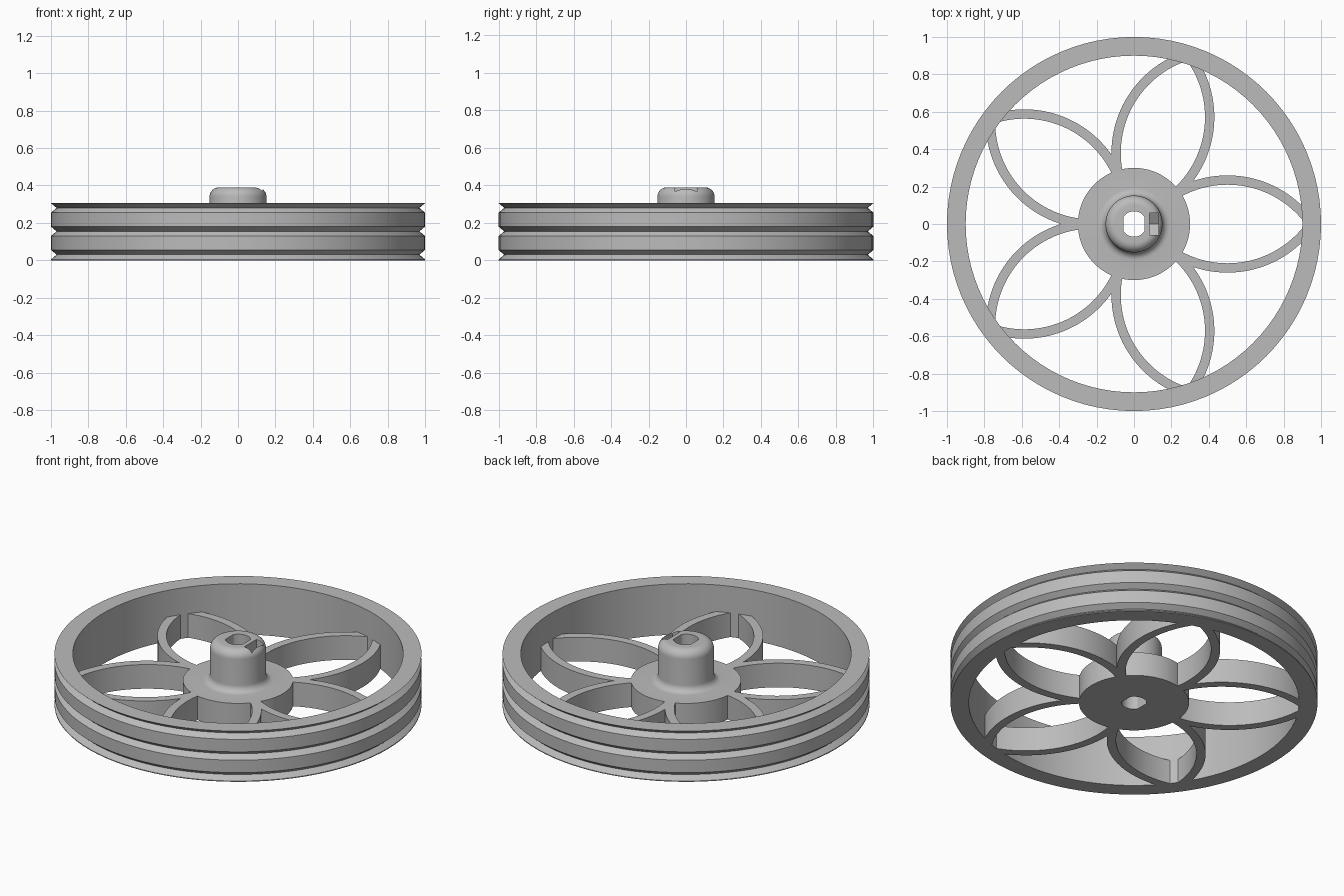
import bpy, bmesh, math
from mathutils import Matrix

if "Cube" in bpy.data.objects:
    bpy.data.objects.remove(bpy.data.objects["Cube"], do_unlink=True)

SEGMENTS = 96
HUB_TOP = 0.145
RIM_TOP = 0.305

grey = bpy.data.materials.new("light_grey")
grey.use_nodes = True
grey.diffuse_color = (0.5, 0.5, 0.5, 1)
grey.node_tree.nodes["Principled BSDF"].inputs["Base Color"].default_value = (0.5, 0.5, 0.5, 1)


def finish(name, bm):
    """Turn a bmesh into a named grey object."""
    bmesh.ops.recalc_face_normals(bm, faces=bm.faces)
    mesh = bpy.data.meshes.new(name)
    bm.to_mesh(mesh)
    bm.free()
    mesh.materials.append(grey)
    obj = bpy.data.objects.new(name, mesh)
    bpy.context.collection.objects.link(obj)
    return obj


def lathe(name, profile):
    """Spin a closed (radius, z) profile around z."""
    bm = bmesh.new()
    verts = [bm.verts.new((r, 0, z)) for r, z in profile]
    edges = [bm.edges.new((verts[i - 1], verts[i])) for i in range(len(verts))]
    bmesh.ops.spin(bm, geom=verts + edges, cent=(0, 0, 0), axis=(0, 0, 1),
                   angle=math.tau, steps=SEGMENTS)
    bmesh.ops.remove_doubles(bm, verts=bm.verts, dist=0.0001)
    return finish(name, bm)


def prism(name, outline, low, high, matrix=Matrix()):
    """Extrude a flat outline from low to high, then place it."""
    bm = bmesh.new()
    face = bm.faces.new([bm.verts.new((x, y, low)) for x, y in outline])
    moved = bmesh.ops.extrude_face_region(bm, geom=[face])["geom"]
    bmesh.ops.translate(bm, vec=(0, 0, high - low),
                        verts=[v for v in moved if isinstance(v, bmesh.types.BMVert)])
    bm.transform(matrix)
    return finish(name, bm)


def arc(cx, cy, radius, start, end, steps):
    angles = [math.radians(start + (end - start) * i / steps) for i in range(steps + 1)]
    return [(cx + radius * math.cos(a), cy + radius * math.sin(a)) for a in angles]


def smooth(obj):
    bpy.ops.object.select_all(action="DESELECT")
    obj.select_set(True)
    bpy.context.view_layer.objects.active = obj
    bpy.ops.object.shade_smooth_by_angle(angle=math.radians(30))


def cut(obj, cutter):
    mod = obj.modifiers.new(cutter.name, "BOOLEAN")
    mod.operation = "DIFFERENCE"
    mod.solver = "EXACT"
    mod.object = cutter
    bpy.context.view_layer.objects.active = obj
    bpy.ops.object.modifier_apply(modifier=mod.name)
    bpy.data.objects.remove(cutter, do_unlink=True)


# Rim with three V grooves around its outside
rim_profile = [(0.9, 0), (1, 0)]
for groove in (0.03, 0.155, 0.28):
    rim_profile += [(1, groove - 0.025), (0.97, groove), (1, groove + 0.025)]
rim_profile += [(1, RIM_TOP), (0.9, RIM_TOP)]
rim_profile = list(dict.fromkeys(rim_profile))
smooth(lathe("rim", rim_profile))

# Hub disc with a filleted boss that has a rounded top
hub_profile = [(0, 0), (0.3, 0), (0.3, HUB_TOP)]
hub_profile += arc(0.192, HUB_TOP + 0.04, 0.04, 270, 180, 6)
hub_profile += arc(0.102, 0.34, 0.05, 0, 90, 8) + [(0, 0.39)]
hub = lathe("hub", hub_profile)

# Shaft bore with two flats
bore = [(max(-0.057, min(0.057, x)), y) for x, y in arc(0, 0, 0.068, 0, 355, 71)]
bore = [p for i, p in enumerate(bore) if abs(p[0]) < 0.057 or abs(bore[i - 1][0]) < 0.057
        or abs(bore[(i + 1) % len(bore)][0]) < 0.057]
cut(hub, prism("bore_cutter", bore, -0.1, 0.5))

# Slot for a nut with a pointed floor, and the set screw hole beside it
sideways = Matrix(((0, 0, 1, 0), (1, 0, 0, 0), (0, 1, 0, 0), (0, 0, 0, 1)))
nut_slot = [(0, 0.208), (0.058, 0.242), (0.058, 0.5), (-0.058, 0.5), (-0.058, 0.242)]
cut(hub, prism("nut_cutter", nut_slot, 0.082, 0.132, sideways))
cut(hub, prism("screw_cutter", arc(0, 0.276, 0.024, 0, 345, 23), 0.03, 0.3, sideways))
smooth(hub)

# Five petals, each made of two mirrored curved spokes
outline = arc(0.5, -0.31, 0.57, 119, 38, 28) + arc(0.5, -0.31, 0.52, 38, 119, 28)
for i in range(5):
    for side, flip in (("left", 1), ("right", -1)):
        turn = Matrix.Rotation(math.tau * i / 5, 4, "Z") @ Matrix.Diagonal((1, flip, 1, 1))
        smooth(prism(f"petal_{i + 1}_{side}_spoke", outline, 0, HUB_TOP, turn))
